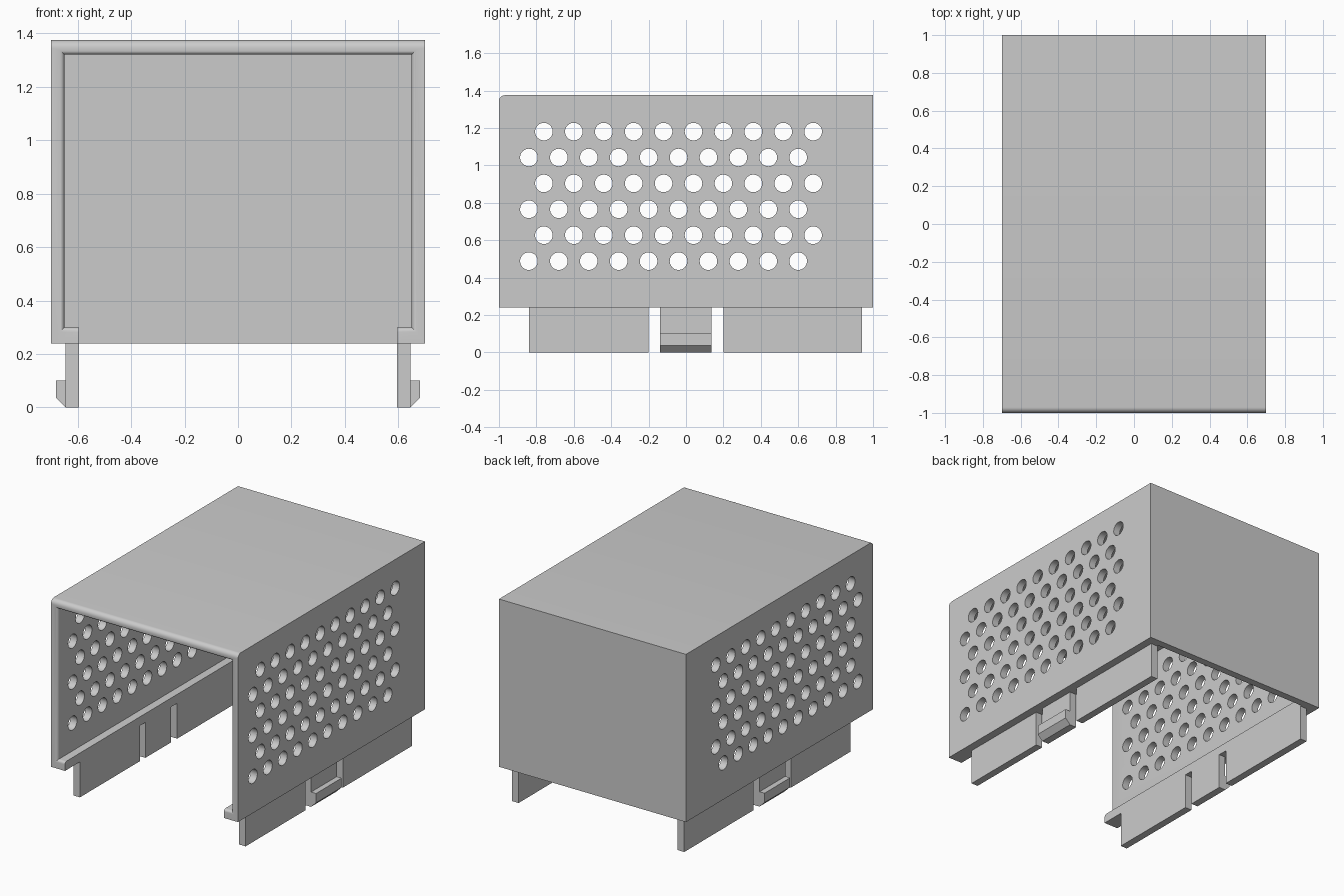
import bpy, bmesh, math
from mathutils import Matrix, Vector

if "Cube" in bpy.data.objects:
    bpy.data.objects.remove(bpy.data.objects["Cube"], do_unlink=True)

grey = bpy.data.materials.new("light_grey")
grey.use_nodes = True
grey.diffuse_color = (0.6, 0.6, 0.6, 1)
grey.node_tree.nodes["Principled BSDF"].inputs["Base Color"].default_value = (0.6, 0.6, 0.6, 1)


def make_object(name, bm):
    bmesh.ops.recalc_face_normals(bm, faces=bm.faces)
    mesh = bpy.data.meshes.new(name)
    bm.to_mesh(mesh)
    bm.free()
    obj = bpy.data.objects.new(name, mesh)
    bpy.context.collection.objects.link(obj)
    mesh.materials.append(grey)
    return obj


def extrude_y(name, profile, y0, y1):
    """Extrude an (x, z) outline along y."""
    bm = bmesh.new()
    face = bm.faces.new([bm.verts.new((x, y0, z)) for x, z in profile])
    moved = bmesh.ops.extrude_face_region(bm, geom=[face])["geom"]
    verts = [v for v in moved if isinstance(v, bmesh.types.BMVert)]
    bmesh.ops.translate(bm, verts=verts, vec=(0, y1 - y0, 0))
    return make_object(name, bm)


def activate(obj):
    bpy.ops.object.select_all(action='DESELECT')
    obj.select_set(True)
    bpy.context.view_layer.objects.active = obj


def cut(obj, cutter):
    mod = obj.modifiers.new("cut", 'BOOLEAN')
    mod.operation = 'DIFFERENCE'
    mod.solver = 'EXACT'
    mod.object = cutter
    activate(obj)
    bpy.ops.object.modifier_apply(modifier=mod.name)
    bpy.data.objects.remove(cutter, do_unlink=True)


# Main dimensions
W, BASE, TOP = 0.70, 0.24, 1.375
IN_X, IN_TOP, LIP_X, LIP_Z = 0.65, 1.32, 0.595, 0.30

# Cover shell: box hollowed from the front and below, keeping a bottom lip
cover = extrude_y("cover", [(-W, BASE), (W, BASE), (W, TOP), (-W, TOP)], -1, 1)
half = [(LIP_X, 0.1), (LIP_X, LIP_Z), (IN_X, LIP_Z), (IN_X, IN_TOP)]
cavity = extrude_y("cavity_cutter", half + [(-x, z) for x, z in reversed(half)], -1.2, 0.95)
cut(cover, cavity)


# Rounded front rim: outer top edge and the inner opening edges
def round_front(bm, test, radius):
    edges = [e for e in bm.edges
             if all(abs(v.co.y + 1) < 1e-4 for v in e.verts)
             and test(*[v.co for v in e.verts])]
    bmesh.ops.bevel(bm, geom=edges, offset=radius, segments=6, profile=0.5, affect='EDGES')


def near(a, b):
    return abs(a - b) < 1e-3


def opening_edge(a, b):
    on_side = near(abs(a.x), IN_X) and near(a.x, b.x)
    return on_side or any(near(a.z, z) and near(b.z, z) for z in (IN_TOP, LIP_Z))


bm = bmesh.new()
bm.from_mesh(cover.data)
bmesh.ops.dissolve_limit(bm, angle_limit=0.01, verts=bm.verts, edges=bm.edges)
round_front(bm, opening_edge, 0.018)
round_front(bm, lambda a, b: near(a.z, TOP) and near(b.z, TOP), 0.03)
bm.to_mesh(cover.data)
bm.free()

# Staggered ventilation holes through both side walls
bm = bmesh.new()
for row in range(6):
    for col in range(10):
        y = -0.84 + 0.16 * col + 0.08 * (row % 2)
        spot = Matrix.Translation((0, y, 0.488 + 0.1385 * row)) @ Matrix.Rotation(math.pi / 2, 4, 'Y')
        bmesh.ops.create_cone(bm, cap_ends=True, segments=32, radius1=0.047,
                              radius2=0.047, depth=2, matrix=spot)
cut(cover, make_object("vent_cutter", bm))
activate(cover)
bpy.ops.object.shade_smooth_by_angle(angle=math.radians(30))

# Mounting rails and snap clips under each side
rail = [(LIP_X, 0), (0.645, 0), (0.645, BASE), (LIP_X, BASE)]
clip = [(LIP_X, 0), (0.645, 0), (0.682, 0.037), (0.682, 0.10), (0.645, 0.10),
        (0.645, BASE), (LIP_X, BASE)]
for side, s in (("left", 1), ("right", -1)):
    for part, outline, y0, y1 in (("front_rail", rail, -0.84, -0.20),
                                  ("snap_clip", clip, -0.14, 0.135),
                                  ("rear_rail", rail, 0.20, 0.94)):
        extrude_y(f"{side}_{part}", [(s * x, z) for x, z in outline], y0, y1)
